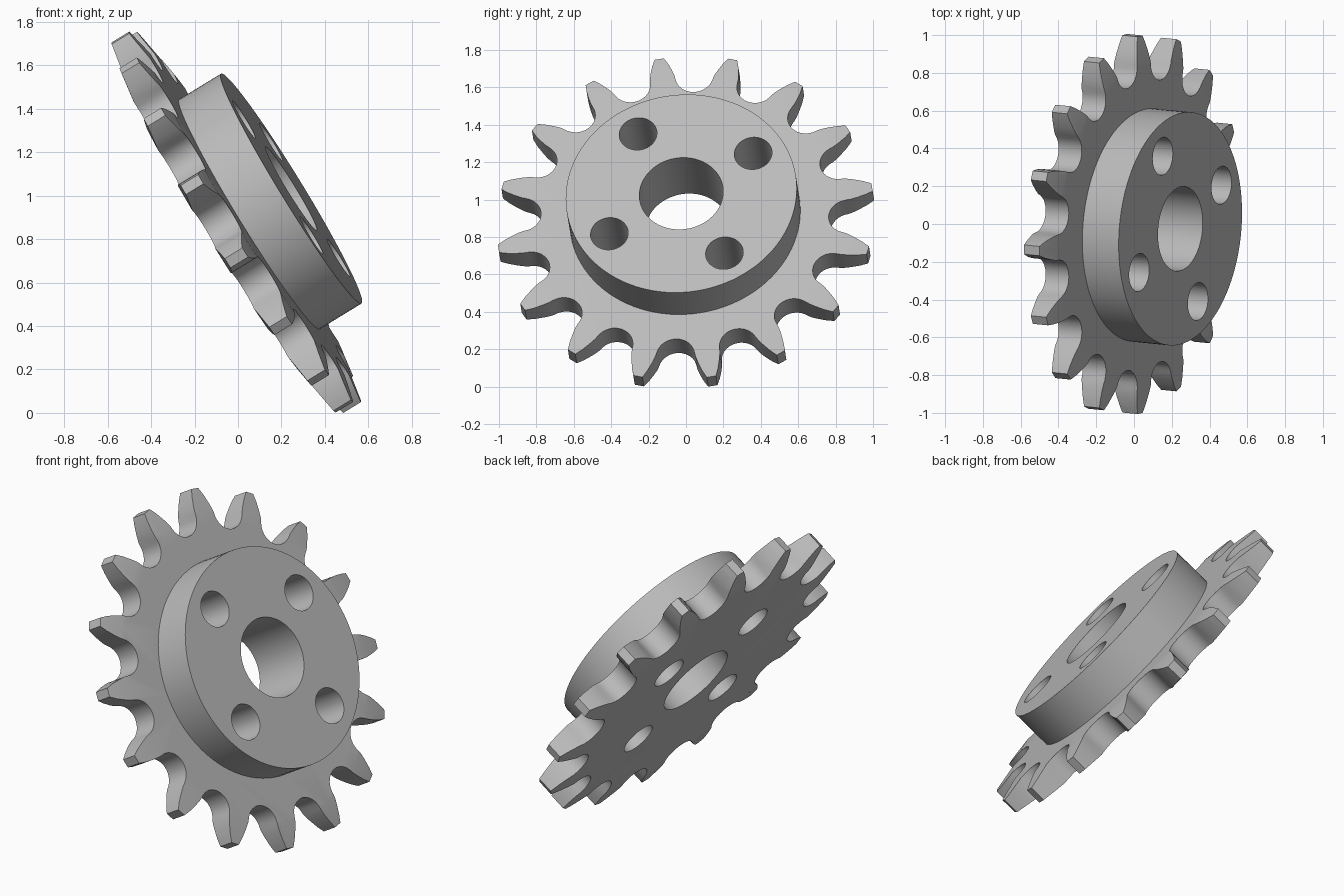
import bpy, bmesh
from math import sin, cos, pi, radians
from mathutils import Matrix, Vector

TEETH, ROOT_CENTRE, ROOT_R, TIP_R = 16, 0.875, 0.102, 1.012
HALF, TIP_HALF, CHAMFER_R = 0.072, 0.046, 0.87
HUB_R, HUB_TOP, BORE_R = 0.62, 0.298, 0.225
HOLE_R, HOLE_CIRCLE, HOLE_START = 0.101, 0.45, 31
FIRST_VALLEY = radians(86.7)

cube = bpy.data.objects.get("Cube")
if cube:
    bpy.data.objects.remove(cube, do_unlink=True)

steel = bpy.data.materials.new("plain_grey_steel")
steel.use_nodes = True
steel.diffuse_color = (0.5, 0.5, 0.5, 1)
steel.node_tree.nodes["Principled BSDF"].inputs["Base Color"].default_value = (0.5, 0.5, 0.5, 1)


def stack(name, rings):
    """Closed solid from equal-length rings of points, bottom to top."""
    bm = bmesh.new()
    loops = [[bm.verts.new(p) for p in ring] for ring in rings]
    n = len(loops[0])
    for low, high in zip(loops, loops[1:]):
        for i in range(n):
            j = (i + 1) % n
            bm.faces.new((low[i], low[j], high[j], high[i]))
    bm.faces.new(loops[0][::-1])
    bm.faces.new(loops[-1])
    bmesh.ops.recalc_face_normals(bm, faces=bm.faces)
    mesh = bpy.data.meshes.new(name)
    bm.to_mesh(mesh)
    bm.free()
    mesh.materials.append(steel)
    obj = bpy.data.objects.new(name, mesh)
    bpy.context.collection.objects.link(obj)
    return obj


def turned(name, profile, centre=(0, 0), sides=72):
    """Round solid from (radius, height) pairs."""
    return stack(name, [[(centre[0] + r * cos(2 * pi * i / sides),
                          centre[1] + r * sin(2 * pi * i / sides), z)
                         for i in range(sides)] for r, z in profile])


def combine(obj, helper, operation):
    mod = obj.modifiers.new("combine", "BOOLEAN")
    mod.operation, mod.object, mod.solver = operation, helper, "EXACT"
    bpy.context.view_layer.objects.active = obj
    bpy.ops.object.modifier_apply(modifier=mod.name)
    bpy.data.objects.remove(helper, do_unlink=True)


def tooth_outline():
    """Rounded valleys joined by slightly convex flanks."""
    flank = [(0.885, 0.066), (0.92, 0.058), (0.97, 0.043), (TIP_R, 0.025)]
    pts = []
    for k in range(TEETH):
        a = FIRST_VALLEY + 2 * pi * k / TEETH
        out, side = Vector((cos(a), sin(a))), Vector((-sin(a), cos(a)))
        for step in range(-7, 8):
            t = radians(step * 10)
            pts.append(out * (ROOT_CENTRE - ROOT_R * cos(t)) + side * ROOT_R * sin(t))
        b = a + pi / TEETH
        out, side = Vector((cos(b), sin(b))), Vector((-sin(b), cos(b)))
        pts += [out * r - side * w for r, w in flank]
        pts += [out * r + side * w for r, w in reversed(flank)]
    return pts


# Toothed plate, with both sides of the tips bevelled
outline = tooth_outline()
sprocket = stack("sprocket_wheel", [[(p.x, p.y, z) for p in outline] for z in (-0.1, 0.1)])
envelope = turned("tip_bevel_helper", [(CHAMFER_R, -HALF), (TIP_R + 0.01, -TIP_HALF),
                                       (TIP_R + 0.01, TIP_HALF), (CHAMFER_R, HALF)], sides=128)
combine(sprocket, envelope, "INTERSECT")

# Raised hub
combine(sprocket, turned("hub_helper", [(HUB_R, 0), (HUB_R, HUB_TOP)], sides=96), "UNION")

# Bore and four bolt holes
combine(sprocket, turned("bore_cutter", [(BORE_R, -1), (BORE_R, 1)]), "DIFFERENCE")
for k in range(4):
    a = radians(HOLE_START + 90 * k)
    spot = (HOLE_CIRCLE * cos(a), HOLE_CIRCLE * sin(a))
    combine(sprocket, turned("hole_cutter", [(HOLE_R, -1), (HOLE_R, 1)], spot, 48), "DIFFERENCE")

# Tilt the wheel and stand it on the ground
axis = Vector((0.85, -0.085, 0.52)).normalized()
across = (Vector((0, 1, 0)) - axis * axis.y).normalized()
tilt = Matrix((across, axis.cross(across), axis)).transposed().to_4x4()
sprocket.data.transform(tilt)
low = min(v.co.z for v in sprocket.data.vertices)
sprocket.data.transform(Matrix.Translation((-0.008, 0, -low)))

bpy.ops.object.select_all(action="DESELECT")
sprocket.select_set(True)
bpy.context.view_layer.objects.active = sprocket
bpy.ops.object.shade_smooth_by_angle(angle=radians(25))
